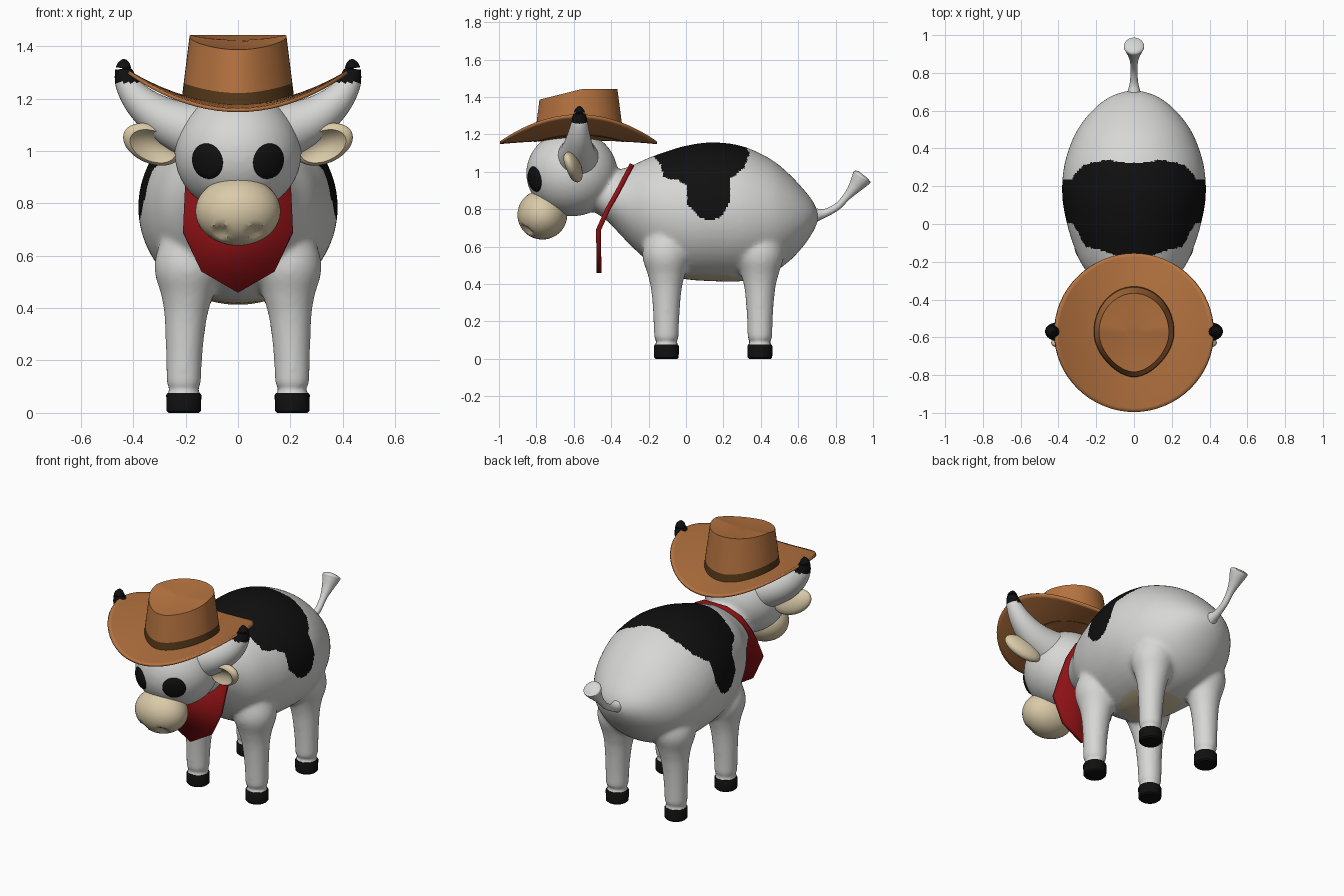
import bpy, bmesh, math
from mathutils import Vector, Matrix

if "Cube" in bpy.data.objects:
    bpy.data.objects.remove(bpy.data.objects["Cube"])


def mat(name, r, g, b):
    m = bpy.data.materials.new(name)
    m.diffuse_color = (r, g, b, 1)
    m.use_nodes = True
    m.node_tree.nodes["Principled BSDF"].inputs["Base Color"].default_value = m.diffuse_color
    return m


WHITE = mat("hide white", .68, .68, .67)
BLACK = mat("black", .005, .005, .005)
CREAM = mat("cream", .70, .59, .39)
BROWN = mat("hat brown", .46, .17, .05)
BAND = mat("band brown", .09, .04, .01)
RED = mat("scarf red", .28, .006, .008)


def finish(bm, name, *mats):
    bmesh.ops.recalc_face_normals(bm, faces=bm.faces)
    me = bpy.data.meshes.new(name)
    bm.to_mesh(me)
    bm.free()
    ob = bpy.data.objects.new(name, me)
    bpy.context.collection.objects.link(ob)
    for m in mats:
        me.materials.append(m)
    return ob


def loft(bm, rings, caps=True):
    vs = [[bm.verts.new(p) for p in r] for r in rings]
    n = len(vs[0])
    for a, b in zip(vs, vs[1:]):
        for i in range(n):
            bm.faces.new((a[i], a[(i + 1) % n], b[(i + 1) % n], b[i]))
    if caps:
        bm.faces.new(vs[0])
        bm.faces.new(vs[-1])
    return vs


def curve(pts, steps=6):
    """Smooth spline through tuples of any length."""
    out = []
    n = len(pts)
    for i in range(n - 1):
        p = [pts[max(0, min(n - 1, i + k))] for k in (-1, 0, 1, 2)]
        for s in range(steps):
            t = s / steps
            out.append([.5 * (2 * b + (c - a) * t + (2 * a - 5 * b + 4 * c - d) * t * t
                              + (3 * b - a - 3 * c + d) * t ** 3) for a, b, c, d in zip(*p)])
    return out + [list(pts[-1])]


def tube(bm, pts, n=24):
    path = curve(pts)
    rings = []
    for i, (x, y, z, r) in enumerate(path):
        d = Vector(path[min(i + 1, len(path) - 1)][:3]) - Vector(path[max(i - 1, 0)][:3])
        q = d.to_track_quat('Z', 'Y')
        rings.append([Vector((x, y, z)) + q @ Vector((r * math.cos(a), r * math.sin(a), 0))
                      for a in (math.tau * k / n for k in range(n))])
    loft(bm, rings)


def ball(bm, c, r, rot=Matrix.Identity(4), shape=None):
    vs = bmesh.ops.create_uvsphere(bm, u_segments=40, v_segments=24, radius=1)['verts']
    if shape:
        for v in vs:
            shape(v.co)
    bmesh.ops.transform(bm, matrix=Matrix.Translation(c) @ rot @ Matrix.Diagonal((*r, 1)), verts=vs)
    return vs


def interp(table, z):
    for (z0, a), (z1, b) in zip(table, table[1:]):
        if z <= z1:
            return a + (b - a) * max(0, z - z0) / (z1 - z0)
    return table[-1][1]


# Body, head and legs fused into one smooth skin: y, half width, top, bottom
bm = bmesh.new()
stations = [(-.5, .13, .94, .79), (-.42, .155, .99, .735), (-.3, .22, 1.03, .61), (-.2, .285, 1.075, .52),
            (-.1, .325, 1.11, .455), (0, .355, 1.14, .425), (.14, .38, 1.158, .415), (.3, .372, 1.138, .415),
            (.45, .325, 1.07, .455), (.55, .265, .99, .52), (.63, .19, .905, .605), (.68, .115, .84, .68),
            (.705, .04, .785, .735)]
loft(bm, [[(w * math.cos(a), y, (t + b) / 2 + (t - b) / 2 * math.sin(a))
           for a in (math.tau * k / 48 for k in range(48))] for y, w, t, b in curve(stations, 4)])
ball(bm, (0, -.61, .992), (.243, .245, .23))
for s in (1, -1):
    for y in (-.105, .395):
        tube(bm, [(s * .207, y, .03, .066), (s * .206, y, .2, .069), (s * .2, y, .36, .081),
                  (s * .195, y, .45, .1), (s * .19, y, .56, .13), (s * .17, y, .7, .1)])
body = finish(bm, "body")
rm = body.modifiers.new("fuse", 'REMESH')
rm.mode = 'VOXEL'
rm.voxel_size = .0115
sm = body.modifiers.new("soften", 'SMOOTH')
sm.factor = .5
sm.iterations = 14
bpy.context.view_layer.objects.active = body
body.select_set(True)
for m in ("fuse", "soften"):
    bpy.ops.object.modifier_apply(modifier=m)

# Saddle patch and belly coloured by position
front = [(.74, .12), (.76, .07), (.82, .01), (.93, .0), (.955, -.04), (.97, -.12), (1.03, -.13), (1.08, -.17)]
back = [(.74, .14), (.77, .2), (.85, .24), (.96, .235), (1.02, .31), (1.1, .34), (1.15, .31)]
body.data.materials.clear()
for m in (WHITE, BLACK, CREAM):
    body.data.materials.append(m)
for p in body.data.polygons:
    x, y, z = p.center
    p.material_index = 0
    if z > .74 and interp(front, z) < y < interp(back, z):
        p.material_index = 1
    elif z < .5 and p.normal.z < -.4 and (x / .17) ** 2 + ((y - .15) / .19) ** 2 < 1:
        p.material_index = 2

# Hooves
for s, side in ((1, "left"), (-1, "right")):
    for y, end in ((-.105, "front"), (.395, "back")):
        bm = bmesh.new()
        prof = [(.058, 0), (.066, .008), (.067, .068), (.062, .076)]
        loft(bm, [[(s * .207 + r * math.cos(a), y + r * math.sin(a), z)
                   for a in (math.tau * k / 28 for k in range(28))] for r, z in prof])
        finish(bm, f"{end}_{side}_hoof", BLACK)

# Muzzle with two pressed-in nostrils
bm = bmesh.new()
for v in ball(bm, (0, -.768, .77), (.163, .132, .133), Matrix.Rotation(math.pi / 2, 4, 'X')):
    for s in (1, -1):
        d = math.hypot((v.co.x - s * .065) / .035, (v.co.z - .69) / .03)
        if v.co.y < -.77 and d < 1:
            v.co.y += .03 * (1 - d * d)
finish(bm, "muzzle", CREAM)


# Ears (dished at the front), eyes and horns
def dish(co):
    r = math.hypot(co.x, co.y)
    if co.z > 0 and r < .8:
        co.z = .6 - 1.1 * (.64 - r * r)


for s, side in ((1, "left"), (-1, "right")):
    bm = bmesh.new()
    u = Vector((s * .22, -.065, .1)).normalized()
    w = Vector((s * .15, -1, -.15))
    w = (w - u * w.dot(u)).normalized()
    rot = Matrix((u, w.cross(u), w)).transposed().to_4x4()
    ball(bm, (s * .328, -.605, 1.025), (.12, .074, .042), rot, dish)
    finish(bm, f"{side}_ear", CREAM)

    bm = bmesh.new()
    nrm = Vector((s * .5 / .24, -.857 / .24, -.13 / .23)).normalized()
    ball(bm, Vector((s * .12, -.815, .96)) - nrm * .011, (.069, .069, .025),
         nrm.to_track_quat('Z', 'Y').to_matrix().to_4x4())
    finish(bm, f"{side}_eye", BLACK)

    bm = bmesh.new()
    tube(bm, [(s * .1, -.58, 1.06, .13), (s * .2, -.58, 1.085, .105), (s * .29, -.578, 1.125, .084),
              (s * .37, -.574, 1.185, .064), (s * .42, -.57, 1.25, .047), (s * .436, -.57, 1.305, .034),
              (s * .434, -.57, 1.335, .022), (s * .431, -.57, 1.35, .006)])
    for f in bm.faces:
        f.material_index = int(f.calc_center_median().z > 1.262)
    finish(bm, f"{side}_horn", WHITE, BLACK)

# Tail with a flared tuft
bm = bmesh.new()
tube(bm, [(0, .66, .765, .055), (0, .7, .77, .035), (0, .75, .782, .022), (0, .81, .815, .019),
          (0, .86, .868, .021), (0, .9, .915, .034), (0, .932, .958, .05), (0, .943, .975, .052),
          (0, .949, .983, .03)])
finish(bm, "tail", WHITE)


# Hat brim curling up at the sides
HY = -.575


def brim_z(x, y):
    return 1.155 + .83 * x * x + .02 * (1 - (x * x + (y - HY) ** 2) / .176)


bm = bmesh.new()
rings = []
for r in (.02, .1, .18, .24, .3, .36, .4, .42):
    pts = [(r * math.cos(a), HY + r * math.sin(a)) for a in (math.tau * k / 64 for k in range(64))]
    rings.append([(x, y, brim_z(x, y)) for x, y in pts])
bm.faces.new(loft(bm, rings, False)[0])
brim = finish(bm, "hat_brim", BROWN)
sol = brim.modifiers.new("thickness", 'SOLIDIFY')
sol.thickness = .014
sol.offset = 0


# Hat crown: egg-shaped rows, dark band in the lowest one
def crown_row(scale, cy, height):
    row = []
    for k in range(64):
        a = math.tau * k / 64
        f = max(0, -math.sin(a))
        x = .215 * scale * math.cos(a) * (1 - .2 * f * f)
        y = cy + .242 * scale * math.sin(a)
        row.append((x, y, height(x, y)))
    return row


def rim_z(x, y):
    return 1.442 - .055 * min(1, max(0, (-y - .56) / .22))


bm = bmesh.new()
loft(bm, [crown_row(1, -.57, lambda x, y: brim_z(x, y) - .01),
          crown_row(.965, -.571, lambda x, y: brim_z(x, y) + .052),
          crown_row(.86, -.575, rim_z),
          crown_row(.55, -.575, lambda x, y: rim_z(x, y) - .012),
          crown_row(.2, -.575, lambda x, y: rim_z(x, y) - .018)])
bm.faces.ensure_lookup_table()
for f in bm.faces[:64]:
    f.material_index = 1
finish(bm, "hat_crown", BROWN, BAND)

# Neck scarf: slanted sheet around the neck, hanging point in front
bm = bmesh.new()
rows = [(.08, -.288, 1.04), (.165, -.315, .99), (.2, -.362, .9), (.205, -.418, .8), (.21, -.468, .69),
        (.14, -.466, .54), (.002, -.465, .46)]
vs = [[bm.verts.new((s * w, y, z)) for s in (-1, 1)] for w, y, z in rows]
for a, b in zip(vs, vs[1:]):
    bm.faces.new((a[0], a[1], b[1], b[0]))
scarf = finish(bm, "neck_scarf", RED)
sol = scarf.modifiers.new("thickness", 'SOLIDIFY')
sol.thickness = .026
sol.offset = 0

# Smooth shading, keeping hard edges
for ob in bpy.context.collection.objects:
    ob.select_set(True)
    bpy.context.view_layer.objects.active = ob
bpy.ops.object.shade_smooth_by_angle(angle=math.radians(35))
